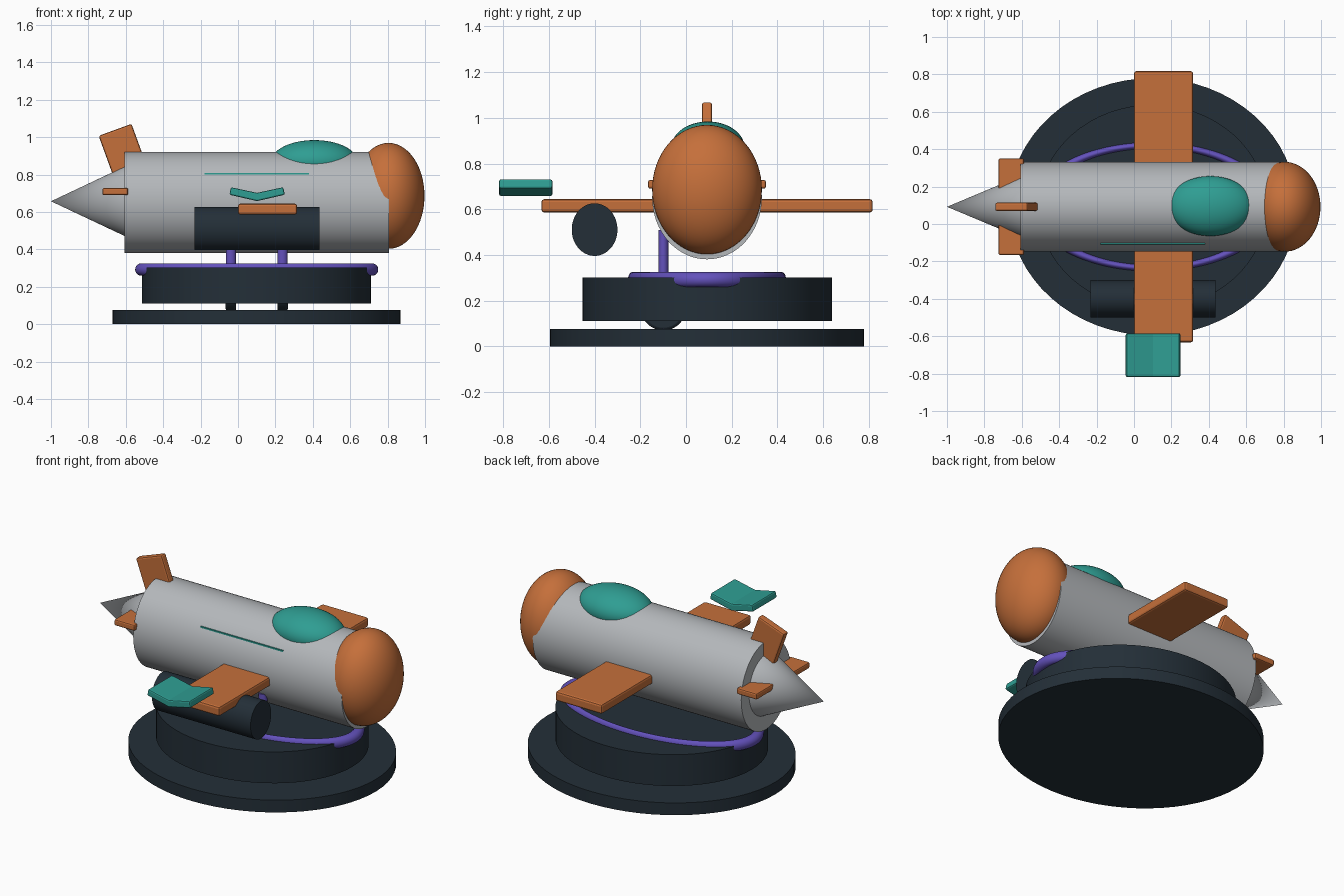
import bpy
import bmesh
from math import radians, pi
from mathutils import Matrix

cube = bpy.data.objects.get("Cube")
if cube:
    bpy.data.objects.remove(cube, do_unlink=True)

CX, CY = 0.10, 0.092   # centre of the stand, centre line of the hull


def material(name, rgb):
    mat = bpy.data.materials.new(name)
    mat.use_nodes = True
    mat.diffuse_color = (*rgb, 1)
    mat.node_tree.nodes["Principled BSDF"].inputs["Base Color"].default_value = (*rgb, 1)
    return mat


ORANGE = material("copper orange", (0.56, 0.16, 0.043))
GREY = material("hull grey", (0.46, 0.48, 0.50))
TEAL = material("teal", (0.028, 0.34, 0.29))
DARK = material("dark slate", (0.017, 0.028, 0.039))
PURPLE = material("violet", (0.125, 0.083, 0.50))


def finish(name, bm, mat, bevel=0, smooth=True):
    """Turn a bmesh into a named, coloured object."""
    bmesh.ops.recalc_face_normals(bm, faces=bm.faces)
    mesh = bpy.data.meshes.new(name)
    bm.to_mesh(mesh)
    bm.free()
    mesh.materials.append(mat)
    obj = bpy.data.objects.new(name, mesh)
    bpy.context.collection.objects.link(obj)
    if bevel:
        mod = obj.modifiers.new("Rounded edges", 'BEVEL')
        mod.width = bevel
        mod.segments = 2
        mod.limit_method = 'ANGLE'
    if smooth:
        bpy.ops.object.select_all(action='DESELECT')
        obj.select_set(True)
        bpy.context.view_layer.objects.active = obj
        bpy.ops.object.shade_smooth_by_angle(angle=radians(35))
    return obj


def place(loc, scale, axis='Z', tilt=0):
    """Move and scale a unit shape; its own axis can point along X."""
    turn = Matrix.Rotation(pi / 2, 4, 'Y') if axis == 'X' else Matrix()
    return (Matrix.Translation(loc) @ Matrix.Rotation(tilt, 4, 'Y')
            @ Matrix.Diagonal((*scale, 1)) @ turn)


def cylinder(name, loc, scale, mat, axis='Z', tip=1, bevel=0):
    """Scale is the half size on each world axis."""
    bm = bmesh.new()
    bmesh.ops.create_cone(bm, cap_ends=True, segments=64, radius1=1, radius2=tip,
                          depth=2, matrix=place(loc, scale, axis))
    return finish(name, bm, mat, bevel)


def ellipsoid(name, loc, scale, mat):
    bm = bmesh.new()
    bmesh.ops.create_uvsphere(bm, u_segments=64, v_segments=32, radius=1,
                              matrix=place(loc, scale, 'X'))
    return finish(name, bm, mat)


def box(name, loc, size, mat, bevel=0, tilt=0):
    bm = bmesh.new()
    bmesh.ops.create_cube(bm, size=1, matrix=place(loc, size, tilt=tilt))
    return finish(name, bm, mat, bevel, smooth=False)


# Stand: two stacked oval discs
cylinder("stand_base", (CX, CY, 0.0375), (0.77, 0.688, 0.0375), DARK)
cylinder("stand_drum", (CX, CY, 0.206), (0.612, 0.546, 0.096), DARK)

# Oval ring on top of the drum
bpy.ops.mesh.primitive_torus_add(major_segments=96, minor_segments=20,
                                 major_radius=0.617, minor_radius=0.033,
                                 location=(CX, CY, 0.292))
ring = bpy.context.object
ring.name = "stand_ring"
ring.scale = (1, 0.532, 1)
ring.data.materials.append(PURPLE)
bpy.ops.object.shade_smooth_by_angle(angle=radians(35))

# Landing legs and wheels
for side, x in (("rear", -0.038), ("front", 0.238)):
    cylinder(side + "_leg", (x, -0.099, 0.29), (0.026, 0.022, 0.22), PURPLE)
    cylinder(side + "_wheel", (x, -0.099, 0.17), (0.028, 0.1, 0.1), DARK, 'X', bevel=0.012)

# Hull, tail cone and nose
cylinder("hull", (0.1, CY, 0.651), (0.707, 0.24, 0.27), GREY, 'X')
cone = cylinder("tail_cone", (-0.79, CY, 0.657), (0.21, 0.176, 0.198), GREY, 'X', tip=0)
cone.data.transform(Matrix.Translation((-0.79, CY, 0.657)) @ Matrix.Rotation(pi, 4, 'Z')
                    @ Matrix.Translation((0.79, -CY, -0.657)))
ellipsoid("nose", (0.805, CY, 0.686), (0.192, 0.24, 0.283), ORANGE)

# Canopy and side stripe
ellipsoid("canopy", (0.408, CY + 0.004, 0.87), (0.23, 0.16, 0.114), TEAL)
box("side_stripe", (0.1, -0.104, 0.805), (0.56, 0.009, 0.009), TEAL)

# Wing and tail surfaces
box("wing", (0.158, CY, 0.615), (0.316, 1.45, 0.058), ORANGE, 0.012)
box("tailplane", (-0.656, CY, 0.709), (0.138, 0.516, 0.038), ORANGE, 0.009)
box("tail_fin", (-0.606, CY, 0.898), (0.187, 0.044, 0.3), ORANGE, 0.01, radians(-20))

# Side pod
cylinder("side_pod", (0.101, -0.4, 0.511), (0.334, 0.1, 0.115), DARK, 'X')

# Folded chevron plate beyond the wing tip
half = [(0, 0.702), (0.14, 0.732), (0.148, 0.692), (0, 0.658)]
profile = half + [(-x, z) for x, z in reversed(half[1:3])]
bm = bmesh.new()
face = bm.faces.new([bm.verts.new((0.102 + x, -0.818, z)) for x, z in profile])
extruded = bmesh.ops.extrude_face_region(bm, geom=[face])
bmesh.ops.translate(bm, vec=(0, 0.233, 0),
                    verts=[v for v in extruded["geom"] if isinstance(v, bmesh.types.BMVert)])
finish("chevron_plate", bm, TEAL, 0.008, smooth=False)
